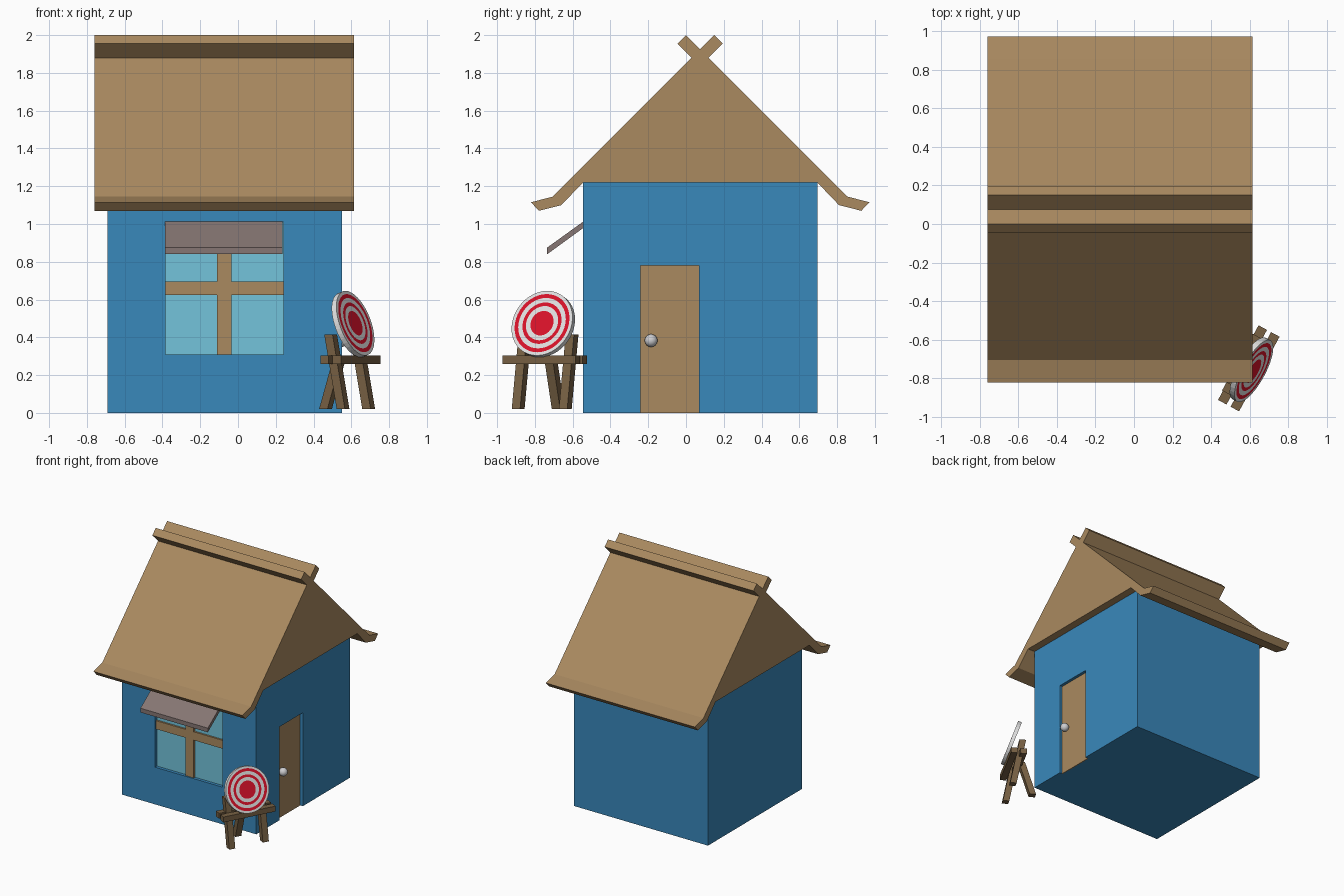
import bpy, bmesh, math
from mathutils import Vector, Matrix

if "Cube" in bpy.data.objects:
    bpy.data.objects.remove(bpy.data.objects["Cube"])


def material(name, r, g, b):
    lin = [((c / 255 + 0.055) / 1.055) ** 2.4 for c in (r, g, b)] + [1]
    m = bpy.data.materials.new(name)
    m.use_nodes = True
    m.diffuse_color = lin
    m.node_tree.nodes["Principled BSDF"].inputs["Base Color"].default_value = lin
    return m


TAN = material("tan wood", 170, 138, 96)
BLUE = material("blue wall", 57, 136, 187)
GLASS = material("window glass", 115, 196, 219)
MAUVE = material("mauve awning", 134, 118, 115)
DARK = material("dark wood", 120, 97, 68)
WHITE = material("off white", 226, 226, 226)
RED = material("target red", 218, 18, 42)
METAL = material("knob grey", 205, 205, 208)


def finish(bm, name, *mats):
    bmesh.ops.recalc_face_normals(bm, faces=bm.faces)
    me = bpy.data.meshes.new(name)
    bm.to_mesh(me)
    bm.free()
    for m in mats:
        me.materials.append(m)
    ob = bpy.data.objects.new(name, me)
    bpy.context.collection.objects.link(ob)
    return ob


def box(name, mat, lo, hi):
    lo, hi = Vector(lo), Vector(hi)
    bm = bmesh.new()
    bmesh.ops.create_cube(bm, size=1, matrix=Matrix.Translation((lo + hi) / 2)
                          @ Matrix.Diagonal((*(hi - lo), 1)))
    return finish(bm, name, mat)


def prism(name, mat, profile, x0, x1):
    """Extrude a (y, z) profile along x."""
    bm = bmesh.new()
    face = bm.faces.new([bm.verts.new((x0, y, z)) for y, z in profile])
    ext = bmesh.ops.extrude_face_region(bm, geom=[face])
    verts = [g for g in ext["geom"] if isinstance(g, bmesh.types.BMVert)]
    bmesh.ops.translate(bm, verts=verts, vec=(x1 - x0, 0, 0))
    return finish(bm, name, mat)


# Walls with recesses for the window and the door
FRONT, BACK, SIDE, DEPTH = -0.545, 0.695, 0.55, 0.03
walls = box("walls", BLUE, (-0.69, FRONT, 0), (SIDE, BACK, 1.22))
cutters = [
    box("window_cutter", BLUE, (-0.385, FRONT - 0.1, 0.31), (0.24, FRONT + DEPTH, 1.01)),
    box("door_cutter", BLUE, (SIDE - DEPTH, -0.24, -0.1), (SIDE + 0.1, 0.07, 0.78)),
]
bpy.context.view_layer.objects.active = walls
for c in cutters:
    c.hide_render = True
    mod = walls.modifiers.new("recess", "BOOLEAN")
    mod.operation, mod.solver, mod.object = "DIFFERENCE", "EXACT", c
    bpy.ops.object.modifier_apply(modifier=mod.name)
    bpy.data.objects.remove(c)

# Window pane and crossbars
pane = FRONT + DEPTH
box("window_pane", GLASS, (-0.385, pane - 0.004, 0.31), (0.24, pane + 0.002, 1.01))
box("window_upright", TAN, (-0.11, pane - 0.02, 0.31), (-0.035, pane, 1.01))
box("window_crossbar", TAN, (-0.385, pane - 0.019, 0.625), (0.24, pane, 0.695))

# Door and knob
box("door", TAN, (SIDE - DEPTH - 0.002, -0.24, 0), (SIDE - DEPTH + 0.006, 0.07, 0.78))
bm = bmesh.new()
bmesh.ops.create_uvsphere(bm, u_segments=20, v_segments=12, radius=0.034,
                          matrix=Matrix.Translation((SIDE - 0.002, -0.185, 0.383)))
for f in bm.faces:
    f.smooth = True
finish(bm, "door_knob", METAL)

# Roof: mirrored half profile with crossed ridge boards and turned-up eaves
MID = 0.075
half = [(0.045, 1.88), (0.12, 1.955), (0.075, 2.0)]
eave = [(0.62, 1.22), (0.735, 1.10), (0.853, 1.07), (0.896, 1.115), (0.78, 1.145)]
right = eave + half
profile = [(MID + y, z) for y, z in right] + [(MID, 1.925)]
profile += [(MID - y, z) for y, z in reversed(right)]
prism("roof", TAN, profile, -0.76, 0.615)

# Awning over the window
prism("awning", MAUVE, [(FRONT, 1.012), (-0.735, 0.875), (-0.735, 0.84), (FRONT, 0.978)],
      -0.387, 0.236)

# Target stand: local x faces the shooter, local y runs along the bars
STAND = Matrix.Translation((0.595, -0.748, 0)) @ Matrix.Rotation(math.radians(-28.5), 4, "Z")


def leg(name, bottom, top, w=0.05):
    """Square leg with level ends, leaning from bottom to top."""
    bm = bmesh.new()
    bmesh.ops.create_cube(bm, size=1)
    for v in bm.verts:
        end = Vector(top if v.co.z > 0 else bottom)
        v.co = end + Vector((v.co.x * w, v.co.y * w, 0))
    finish(bm, name, DARK).matrix_world = STAND


for side, y in (("right", -0.142), ("left", 0.142)):
    leg(f"stand_front_leg_{side}", (0.033, y, 0.02), (-0.042, y, 0.415))
leg("stand_rear_leg", (-0.15, 0, 0.02), (-0.062, 0, 0.3))
for name, x in (("front", 0.037), ("rear", -0.037)):
    box(f"stand_{name}_bar", DARK, (x - 0.025, -0.22, 0.26),
        (x + 0.025, 0.22, 0.305)).matrix_world = STAND

# Target: concentric rings on a thick disc, leaning back
RADIUS, THICK, SEG = 0.181, 0.03, 40
rings = [(0.38, 1), (0.53, 0), (0.64, 1), (0.78, 0), (0.9, 1), (1.0, 0)]
bm = bmesh.new()


def circle(r, x):
    return [bm.verts.new((x, r * math.cos(2 * math.pi * i / SEG),
                          r * math.sin(2 * math.pi * i / SEG))) for i in range(SEG)]


def bridge(a, b, mat):
    for i in range(SEG):
        j = (i + 1) % SEG
        bm.faces.new((a[i], a[j], b[j], b[i])).material_index = mat


loops = [circle(RADIUS * r, 0) for r, _ in rings]
bm.faces.new(loops[0]).material_index = rings[0][1]
for k in range(1, len(rings)):
    bridge(loops[k - 1], loops[k], rings[k][1])
back = circle(RADIUS, -THICK)
bridge(loops[-1], back, 0)
bm.faces.new(back)
target = finish(bm, "target_disc", WHITE, RED)
target.matrix_world = (STAND @ Matrix.Translation((0.03, 0, 0.475))
                       @ Matrix.Rotation(math.radians(-19), 4, "Y"))
